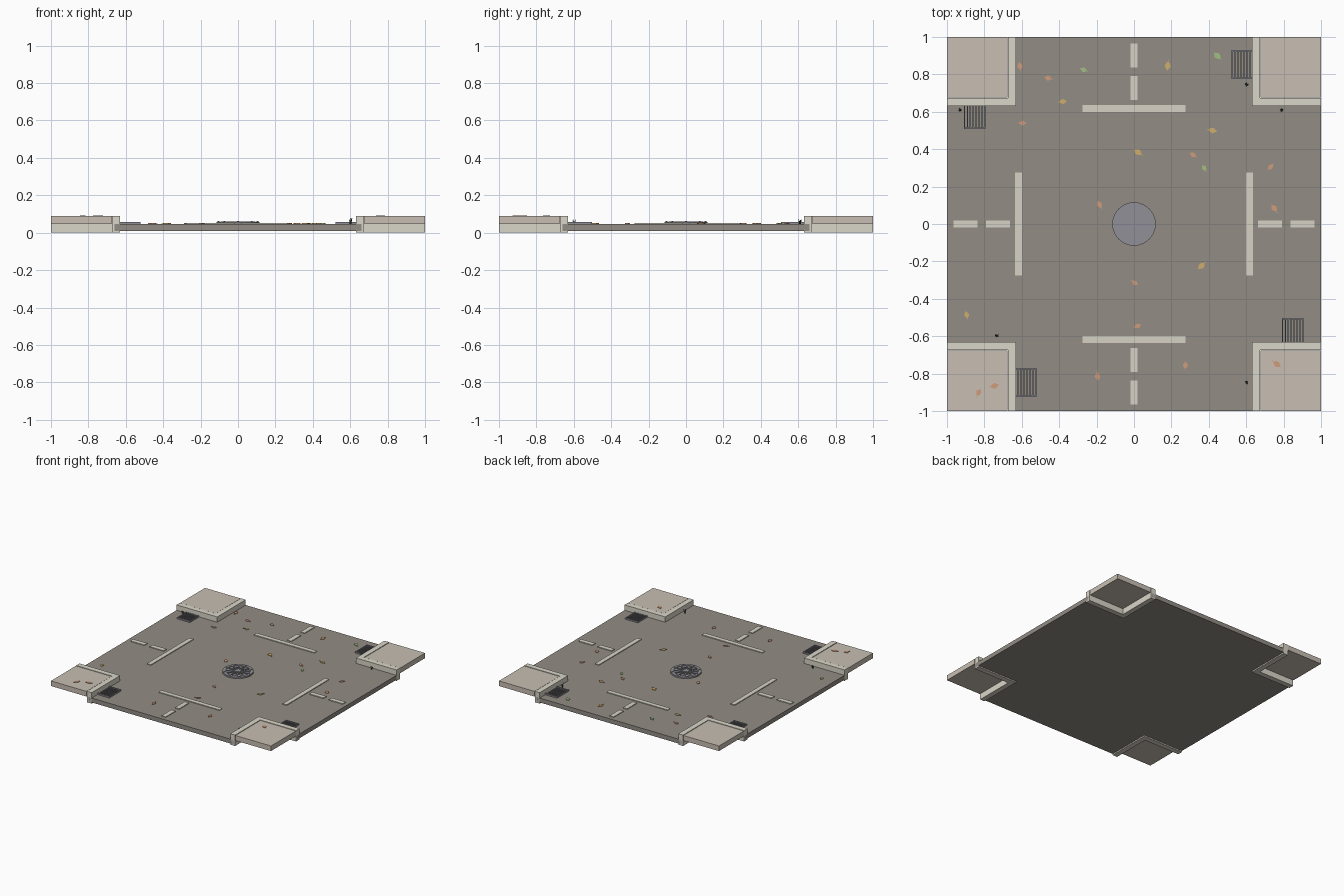
import bpy, bmesh, math, random
from mathutils import Matrix, Vector

if "Cube" in bpy.data.objects:
    bpy.data.objects.remove(bpy.data.objects["Cube"])

random.seed(4)


def material(name, rgb):
    m = bpy.data.materials.new(name)
    m.diffuse_color = (*rgb, 1)
    m.use_nodes = True
    m.node_tree.nodes["Principled BSDF"].inputs["Base Color"].default_value = m.diffuse_color
    return m


ASPHALT = material("asphalt", (0.29, 0.265, 0.235))
KERB = material("kerb_stone", (0.70, 0.67, 0.58))
PAVING = material("paving", (0.58, 0.52, 0.45))
PAINT = material("road_paint", (0.68, 0.65, 0.56))
IRON = material("cast_iron", (0.28, 0.28, 0.31))
WEED = material("weed_green", (0.04, 0.06, 0.035))
LEAVES = {
    "orange": material("leaf_orange", (0.62, 0.33, 0.20)),
    "gold": material("leaf_gold", (0.62, 0.42, 0.15)),
    "green": material("leaf_green", (0.35, 0.52, 0.22)),
}


def finish(bm, name, mat):
    bmesh.ops.recalc_face_normals(bm, faces=bm.faces[:])
    me = bpy.data.meshes.new(name)
    bm.to_mesh(me)
    bm.free()
    me.materials.append(mat)
    ob = bpy.data.objects.new(name, me)
    bpy.context.collection.objects.link(ob)
    return ob


def add_box(bm, x0, x1, y0, y1, z0, z1, turn=None):
    m = Matrix.Translation(((x0 + x1) / 2, (y0 + y1) / 2, (z0 + z1) / 2)) @ \
        Matrix.Diagonal((x1 - x0, y1 - y0, z1 - z0, 1))
    bmesh.ops.create_cube(bm, size=1, matrix=turn @ m if turn else m)


def add_prism(bm, outline, z0, z1):
    f = bm.faces.new([bm.verts.new((x, y, z0)) for x, y in outline])
    top = bmesh.ops.extrude_face_region(bm, geom=[f])["geom"]
    bmesh.ops.translate(bm, vec=(0, 0, z1 - z0),
                        verts=[v for v in top if isinstance(v, bmesh.types.BMVert)])


def add_disc(bm, r, z0, z1, n, x=0, y=0):
    bmesh.ops.create_cone(bm, cap_ends=True, segments=n, radius1=r, radius2=r,
                          depth=z1 - z0, matrix=Matrix.Translation((x, y, (z0 + z1) / 2)))


def add_ring(bm, r0, r1, z0, z1, n):
    loops = [[bm.verts.new((r * math.cos(i * math.tau / n), r * math.sin(i * math.tau / n), z))
              for i in range(n)] for r, z in ((r0, z0), (r1, z0), (r1, z1), (r0, z1))]
    for k in range(4):
        a, b = loops[k], loops[(k + 1) % 4]
        for i in range(n):
            j = (i + 1) % n
            bm.faces.new((a[i], a[j], b[j], b[i]))


ROAD_Z = 0.046

# cross-shaped road slab
bm = bmesh.new()
w = 0.66
add_prism(bm, [(-w, -1), (w, -1), (w, -w), (1, -w), (1, w), (w, w),
               (w, 1), (-w, 1), (-w, w), (-1, w), (-1, -w), (-w, -w)], 0.01, ROAD_Z)
finish(bm, "road_slab", ASPHALT)

# corner kerbs and raised pavement slabs
for sx in (-1, 1):
    for sy in (-1, 1):
        a, b = 0.63, 0.673
        bm = bmesh.new()
        outline = [(a, a), (1, a), (1, b), (b, b), (b, 1), (a, 1)]
        add_prism(bm, [(sx * x, sy * y) for x, y in outline], 0, 0.09)
        finish(bm, "corner_kerb", KERB)
        bm = bmesh.new()
        xs, ys = sorted((sx * 0.677, sx)), sorted((sy * 0.677, sy))
        add_box(bm, *xs, *ys, 0.046, 0.088)
        finish(bm, "corner_pavement", PAVING)

# stop lines and centre dashes on each arm
for k in range(4):
    turn = Matrix.Rotation(k * math.pi / 2, 4, 'Z')
    for name, x, y0, y1 in (("stop_line", 0.275, 0.598, 0.635),
                            ("centre_dash", 0.019, 0.663, 0.79),
                            ("centre_dash", 0.019, 0.838, 0.965)):
        bm = bmesh.new()
        add_box(bm, -x, x, y0, y1, ROAD_Z - 0.004, ROAD_Z + 0.006, turn)
        finish(bm, name, PAINT)

# manhole cover: plate, rims, spokes, hub and bolts
bm = bmesh.new()
add_disc(bm, 0.112, 0.04, 0.053, 32)
add_ring(bm, 0.092, 0.116, 0.04, 0.058, 32)
add_ring(bm, 0.048, 0.056, 0.05, 0.060, 32)
add_disc(bm, 0.024, 0.05, 0.061, 16)
for k in range(12):
    add_box(bm, 0.02, 0.094, -0.004, 0.004, 0.05, 0.059,
            Matrix.Rotation(k * math.tau / 12, 4, 'Z'))
for k in range(8):
    t = k * math.tau / 8
    add_disc(bm, 0.005, 0.05, 0.062, 8, 0.104 * math.cos(t), 0.104 * math.sin(t))
finish(bm, "manhole_cover", IRON)

# drain grates tucked against the kerbs
for cx, cy in ((0.58, 0.852), (-0.852, 0.585), (0.848, -0.58), (-0.58, -0.848)):
    bm = bmesh.new()
    hx, hy, t = 0.058, 0.077, 0.007
    for s in (-1, 1):
        x, y = cx + s * (hx - t / 2), cy + s * (hy - t / 2)
        add_box(bm, x - t / 2, x + t / 2, cy - hy, cy + hy, 0.042, 0.058)
        add_box(bm, cx - hx, cx + hx, y - t / 2, y + t / 2, 0.042, 0.058)
    for i in range(6):
        x = cx + (i - 2.5) * 0.0155
        add_box(bm, x - 0.003, x + 0.003, cy - hy, cy + hy, 0.044, 0.056)
    finish(bm, "drain_grate", IRON)

# weed tufts growing at the kerb line
for x, y, h in ((0.601, 0.745, 0.045), (0.788, 0.609, 0.035), (-0.93, 0.61, 0.03),
                (-0.735, -0.597, 0.03), (0.602, -0.847, 0.042)):
    bm = bmesh.new()
    for k in range(5):
        t = k * math.tau / 5 + random.random()
        d, s = Vector((math.cos(t), math.sin(t), 0)), Vector((-math.sin(t), math.cos(t), 0))
        base = Vector((x, y, ROAD_Z - 0.002))
        ring = [bm.verts.new(base + v * 0.004) for v in (d, s, -d, -s)]
        tip = bm.verts.new(base + d * 0.011 + Vector((0, 0, h * random.uniform(0.7, 1))))
        bm.faces.new(ring)
        for i in range(4):
            bm.faces.new((ring[i], ring[(i + 1) % 4], tip))
    finish(bm, "weed_tuft", WEED)

# scattered fallen leaves, grouped by colour
SPOTS = {
    "orange": [(-0.61, 0.845), (-0.46, 0.78), (-0.595, 0.54), (0.315, 0.37), (0.73, 0.305),
               (0.75, 0.085), (-0.185, 0.105), (0.005, -0.315), (0.02, -0.545), (-0.195, -0.815),
               (0.275, -0.755), (-0.83, -0.9), (-0.745, -0.865), (0.765, -0.75)],
    "gold": [(0.18, 0.845), (-0.38, 0.655), (0.42, 0.5), (0.02, 0.385), (0.36, -0.225),
             (-0.895, -0.485)],
    "green": [(-0.27, 0.825), (0.445, 0.9), (0.375, 0.3)],
}
SHAPE = [(-0.026, 0), (-0.012, 0.012), (0.004, 0.016), (0.012, 0.009), (0.026, 0),
         (0.012, -0.009), (0.004, -0.016), (-0.012, -0.012)]
for colour, spots in SPOTS.items():
    for x, y in spots:
        paved = min(abs(x), abs(y)) > 0.675
        z = 0.0885 if paved else ROAD_Z + 0.001
        t, s = random.uniform(0, math.tau), random.uniform(0.75, 1.0)
        bm = bmesh.new()
        add_prism(bm, SHAPE, 0, 0.004)
        add_box(bm, -0.035, -0.022, -0.0015, 0.0015, 0.0005, 0.0035)
        bmesh.ops.transform(bm, verts=bm.verts[:], matrix=Matrix.Translation((x, y, z)) @
                            Matrix.Rotation(t, 4, 'Z') @ Matrix.Diagonal((s, s, 1, 1)))
        finish(bm, "fallen_leaf", LEAVES[colour])
